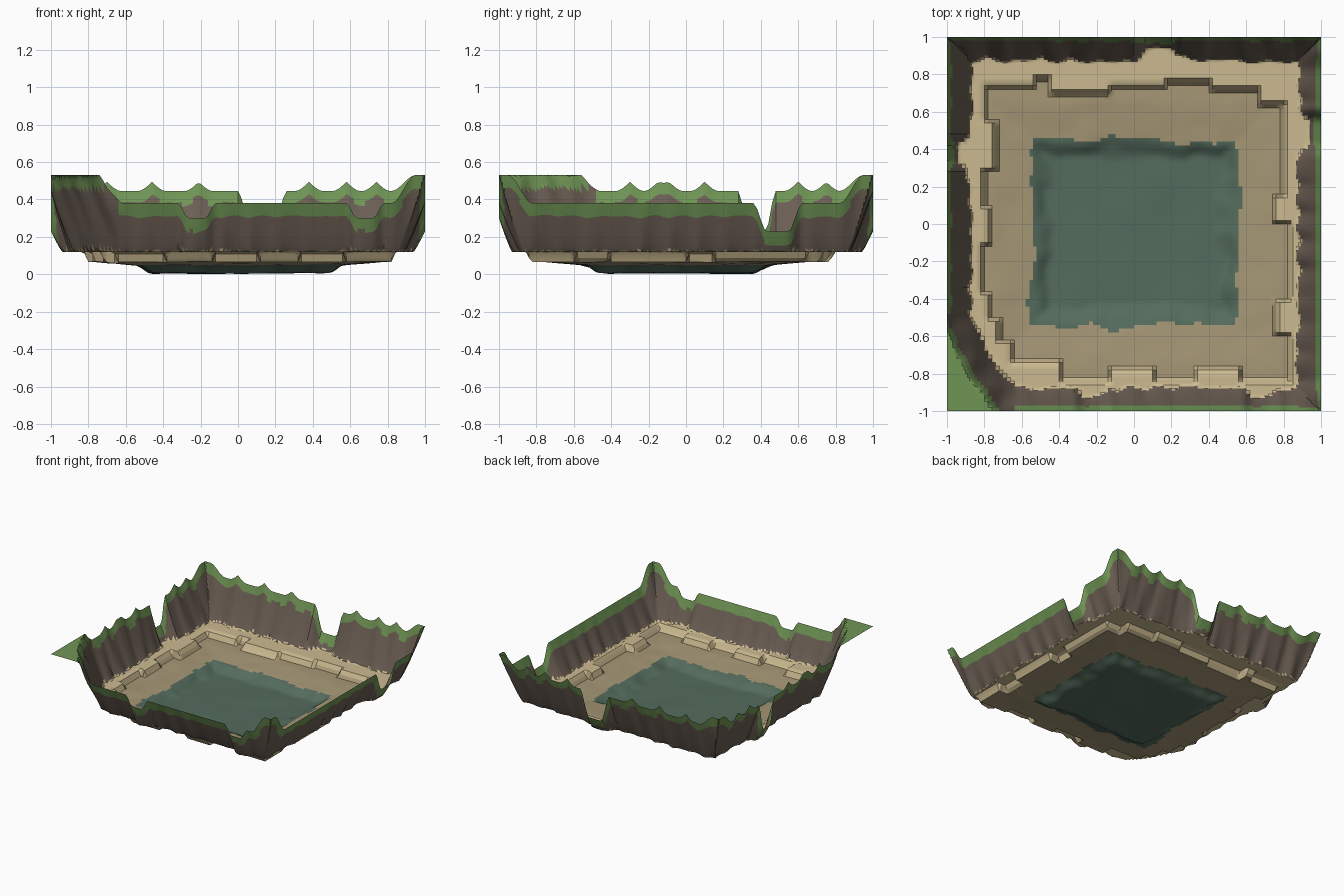
import bpy, math
from mathutils import Vector, noise

if "Cube" in bpy.data.objects:
    bpy.data.objects.remove(bpy.data.objects["Cube"])

COLORS = {
    "grass_rim": (0.16, 0.30, 0.09, 1),
    "cliff_wall": (0.15, 0.115, 0.09, 1),
    "sand_ledge": (0.60, 0.49, 0.28, 1),
    "sand_floor": (0.38, 0.31, 0.18, 1),
    "lake_bed": (0.09, 0.15, 0.11, 1),
}
LEDGE, FLOOR = 0.12, 0.067


def clamp(v):
    return max(0.0, min(1.0, v))


def smooth(v):
    v = clamp(v)
    return v * v * (3 - 2 * v)


def wobble(a, b, f):
    return noise.noise(Vector((a * f, b * f, 3.7)))


def step(table, t):
    value = table[0][1]
    for start, v in table:
        if t >= start:
            value = v
    return value


# Each side: rim height, rim peaks, notches (centre, half width, bottom height),
# and the stepped distance of the ledge's inner edge from the centre
SIDES = {
    "front": dict(rim=0.38, peaks=[], notches=[(-0.22, 0.10, 0.30), (0.68, 0.10, 0.30)],
                  ledge=[(-1, 0.72), (-0.38, 0.83), (-0.12, 0.76), (0.12, 0.83),
                         (0.33, 0.76), (0.57, 0.83)]),
    "back": dict(rim=0.445, peaks=[-0.7, -0.46, -0.21, 0.38, 0.58, 0.74],
                 notches=[(0.13, 0.13, 0.23)],
                 ledge=[(-1, 0.72), (-0.52, 0.77), (-0.45, 0.69), (-0.13, 0.72),
                        (0.18, 0.75), (0.42, 0.71), (0.68, 0.63)]),
    "left": dict(rim=0.445, peaks=[-0.3, -0.15, -0.09, 0.1, 0.6, 0.75],
                 notches=[(0.38, 0.10, 0.23)],
                 ledge=[(-1, 0.64), (-0.62, 0.71), (-0.5, 0.76), (-0.36, 0.80),
                        (-0.1, 0.76), (0.1, 0.79), (0.3, 0.73), (0.55, 0.78)]),
    "right": dict(rim=0.38, peaks=[], notches=[(0.49, 0.13, 0.23)],
                  ledge=[(-1, 0.82), (-0.58, 0.75), (-0.4, 0.82), (0.02, 0.74),
                         (0.15, 0.79)]),
}


def side_coords(x, y):
    return {"front": (-y, x), "back": (y, x), "left": (-x, y), "right": (x, y)}


def rim_and_width(name, t):
    s = SIDES[name]
    rim = s["rim"] + sum(0.05 * clamp(1 - abs(t - p) / 0.07) ** 1.5 for p in s["peaks"])
    rim += (0.53 - rim) * smooth((abs(t) - 0.82) / 0.13)
    width = 0.115 + 0.018 * abs(math.sin(t * math.pi / 0.15 + len(name)))
    width += 0.025 * wobble(t, len(name), 9)
    for c, half, low in s["notches"]:
        k = smooth((half - abs(t - c)) / (half * 0.55))
        rim += (low - rim) * k
        width *= 1 - 0.5 * k * (0.45 - low) / 0.22
    return rim, width


RIMS = {}


def rim_cached(name, t):
    key = (name, round(t, 5))
    if key not in RIMS:
        RIMS[key] = rim_and_width(name, t)
    return RIMS[key]


def terrain(x, y):
    """Return (height, part name) of the basin at x, y."""
    sides = side_coords(x, y)
    # Cliffs along the four sides
    best, rim_here = LEDGE, 1
    for name, (d, t) in sides.items():
        rim, width = rim_cached(name, t)
        u = clamp(1 - (1 - d) / width)
        h = LEDGE + (rim - LEDGE) * u ** 1.15
        if h > best:
            best, rim_here = h, rim
    # Raised corner shelf
    q = ((x + 1) / 0.28) ** 0.8 + ((y + 1) / 0.45) ** 0.8 + 0.15 * wobble(x, y, 7)
    h = LEDGE + 0.41 * clamp((1.6 - q) / 0.6)
    if h > best:
        best, rim_here = h, 0.53
    if best > LEDGE + 0.006:
        return best, "grass_rim" if best > rim_here - 0.07 else "cliff_wall"
    # Stepped ledge
    inside = min(step(SIDES[n]["ledge"], t) - d for n, (d, t) in sides.items())
    if inside < 0:
        z = FLOOR + (LEDGE - FLOOR) * clamp(-inside / 0.025)
        return max(z, best if inside < -0.025 else 0), "sand_ledge"
    # Floor and lake
    limits = {"front": 0.54, "back": 0.45, "left": 0.55, "right": 0.56}
    w = min(limits[n] - d for n, (d, t) in sides.items()) + 0.045 * wobble(x, y, 8)
    if w < 0:
        return FLOOR - 0.017 * clamp(1 + w / 0.2) + 0.003 * wobble(x, y, 5), "sand_floor"
    return 0.006 + 0.044 * (1 - smooth(w / 0.11)) + 0.006 * wobble(x, y, 4), "lake_bed"


# Grid lines: finer in the cliff zone
half = [i * 0.02 for i in range(42)] + [0.84 + i * 0.01 for i in range(17)]
axis = [-v for v in reversed(half[1:])] + half
n = len(axis)
points = [(x, y, max(0, terrain(x, y)[0])) for y in axis for x in axis]
parts = {name: [] for name in COLORS}
for j in range(n - 1):
    for i in range(n - 1):
        mid = terrain((axis[i] + axis[i + 1]) / 2, (axis[j] + axis[j + 1]) / 2)[1]
        a = j * n + i
        parts[mid].append((a, a + 1, a + n + 1, a + n))


def build(name, faces):
    used = sorted({v for f in faces for v in f})
    index = {v: k for k, v in enumerate(used)}
    mesh = bpy.data.meshes.new(name)
    mesh.from_pydata([points[v] for v in used], [], [[index[v] for v in f] for f in faces])
    obj = bpy.data.objects.new(name, mesh)
    bpy.context.collection.objects.link(obj)
    mat = bpy.data.materials.new(name)
    mat.diffuse_color = COLORS[name]
    mat.use_nodes = True
    mat.node_tree.nodes["Principled BSDF"].inputs["Base Color"].default_value = mat.diffuse_color
    mesh.materials.append(mat)
    bpy.ops.object.select_all(action='DESELECT')
    obj.select_set(True)
    bpy.context.view_layer.objects.active = obj
    bpy.ops.object.shade_smooth_by_angle(angle=math.radians(35))


for name, faces in parts.items():
    build(name, faces)
